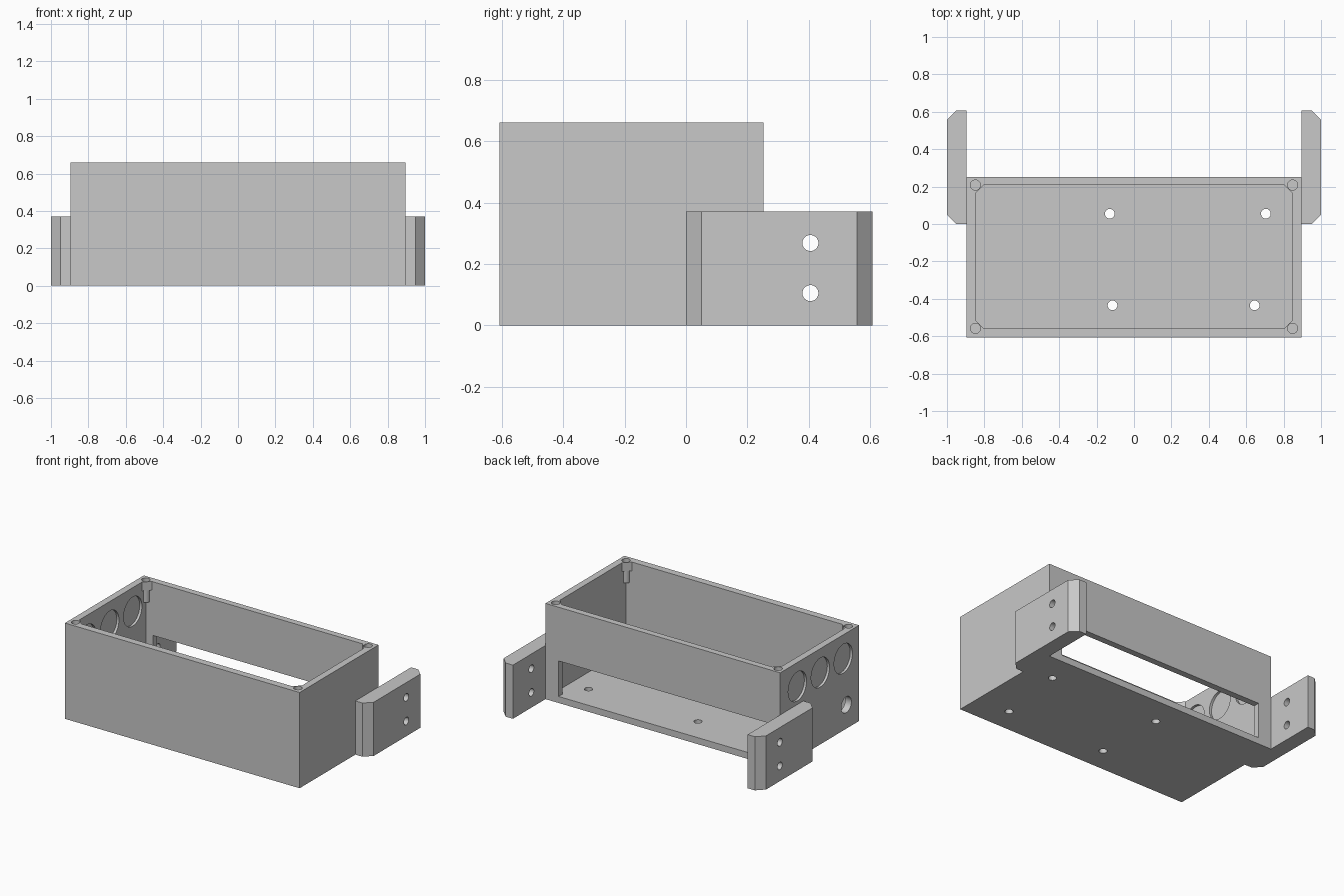
import bpy
import math
from mathutils import Matrix

old = bpy.data.objects.get("Cube")
if old:
    bpy.data.objects.remove(old, do_unlink=True)

grey = bpy.data.materials.new("plain grey")
grey.use_nodes = True
colour = (0.58, 0.58, 0.58, 1)
grey.diffuse_color = colour
grey.node_tree.nodes["Principled BSDF"].inputs["Base Color"].default_value = colour

# Main dimensions
WX, FRONT, BACK, TOP = 0.895, -0.607, 0.252, 0.66
IX, IFRONT, IBACK, FLOOR = 0.848, -0.558, 0.208, 0.045


def prism(name, outline, z0, z1):
    """Extrude a counter-clockwise outline from z0 to z1."""
    n = len(outline)
    verts = [(x, y, z) for z in (z0, z1) for x, y in outline]
    faces = [tuple(reversed(range(n))), tuple(range(n, 2 * n))]
    faces += [(i, (i + 1) % n, n + (i + 1) % n, n + i) for i in range(n)]
    mesh = bpy.data.meshes.new(name)
    mesh.from_pydata(verts, [], faces)
    mesh.materials.append(grey)
    obj = bpy.data.objects.new(name, mesh)
    bpy.context.collection.objects.link(obj)
    return obj


def block(name, x0, x1, y0, y1, z0, z1):
    return prism(name, [(x0, y0), (x1, y0), (x1, y1), (x0, y1)], z0, z1)


def rod(name, centre, radius, length, along_x=False, sides=40):
    """Round bar centred on a point, along z or x."""
    ring = [(radius * math.cos(2 * math.pi * i / sides),
             radius * math.sin(2 * math.pi * i / sides)) for i in range(sides)]
    obj = prism(name, ring, -length / 2, length / 2)
    turn = Matrix.Rotation(math.pi / 2, 4, 'Y') if along_x else Matrix()
    obj.data.transform(Matrix.Translation(centre) @ turn)
    return obj


def cut(target, cutter):
    """Subtract the cutter, then discard it."""
    mod = target.modifiers.new("cut", 'BOOLEAN')
    mod.operation = 'DIFFERENCE'
    mod.solver = 'EXACT'
    mod.object = cutter
    bpy.context.view_layer.objects.active = target
    bpy.ops.object.modifier_apply(modifier=mod.name)
    bpy.data.objects.remove(cutter, do_unlink=True)


def smooth(obj):
    bpy.ops.object.select_all(action='DESELECT')
    obj.select_set(True)
    bpy.context.view_layer.objects.active = obj
    bpy.ops.object.shade_smooth_by_angle(angle=math.radians(30))


# Open box with corner gussets left under the rim
box = block("enclosure_box", -WX, WX, FRONT, BACK, 0, TOP)
cut(box, block("cavity", -IX, IX, IFRONT, IBACK, FLOOR, 0.6))
c = 0.045
rim = [(-IX + c, IFRONT), (IX - c, IFRONT), (IX, IFRONT + c), (IX, IBACK - c),
       (IX - c, IBACK), (-IX + c, IBACK), (-IX, IBACK - c), (-IX, IFRONT + c)]
cut(box, prism("rim_opening", rim, 0.59, 0.8))

# Wide window in the back wall, level with the floor
cut(box, block("window", -0.795, 0.795, 0.15, 0.35, FLOOR, 0.29))

# Mounting holes through the floor
for x, y in [(-0.13, 0.055), (0.705, 0.055), (-0.115, -0.435), (0.645, -0.435)]:
    cut(box, rod("floor_hole", (x, y, 0), 0.026, 0.2))

# Thin knockout discs recessed on both faces of one end wall
for y in (0.065, -0.185, -0.435):
    for x in (-WX, -IX):
        cut(box, rod("knockout", (x, y, 0.495), 0.1, 0.034, True))

# Cable hole below the knockouts
cut(box, rod("cable_hole", (-WX, -0.468, 0.165), 0.055, 0.3, True))

# Screw holes in the rim, with screw pegs below the gussets
for sx, side in ((1, "left"), (-1, "right")):
    for y, end in ((IFRONT, "front"), (IBACK, "back")):
        cut(box, rod("screw_hole", (sx * IX, y, TOP), 0.027, 0.07))
        peg = rod(end + "_" + side + "_screw_peg", (sx * IX, y, 0.565), 0.028, 0.1)
        smooth(peg)
smooth(box)

# Bevelled mounting ears on both ends
e = 0.05
for sx, side in ((1, "left"), (-1, "right")):
    outline = [(WX, 0), (1 - e, 0), (1, e), (1, 0.607 - e), (1 - e, 0.607), (WX, 0.607)]
    if sx < 0:
        outline = [(-x, y) for x, y in reversed(outline)]
    ear = prism(side + "_mounting_ear", outline, 0, 0.37)
    for z in (0.105, 0.268):
        cut(ear, rod("ear_hole", (sx * 0.95, 0.405, z), 0.026, 0.3, True))
    smooth(ear)
